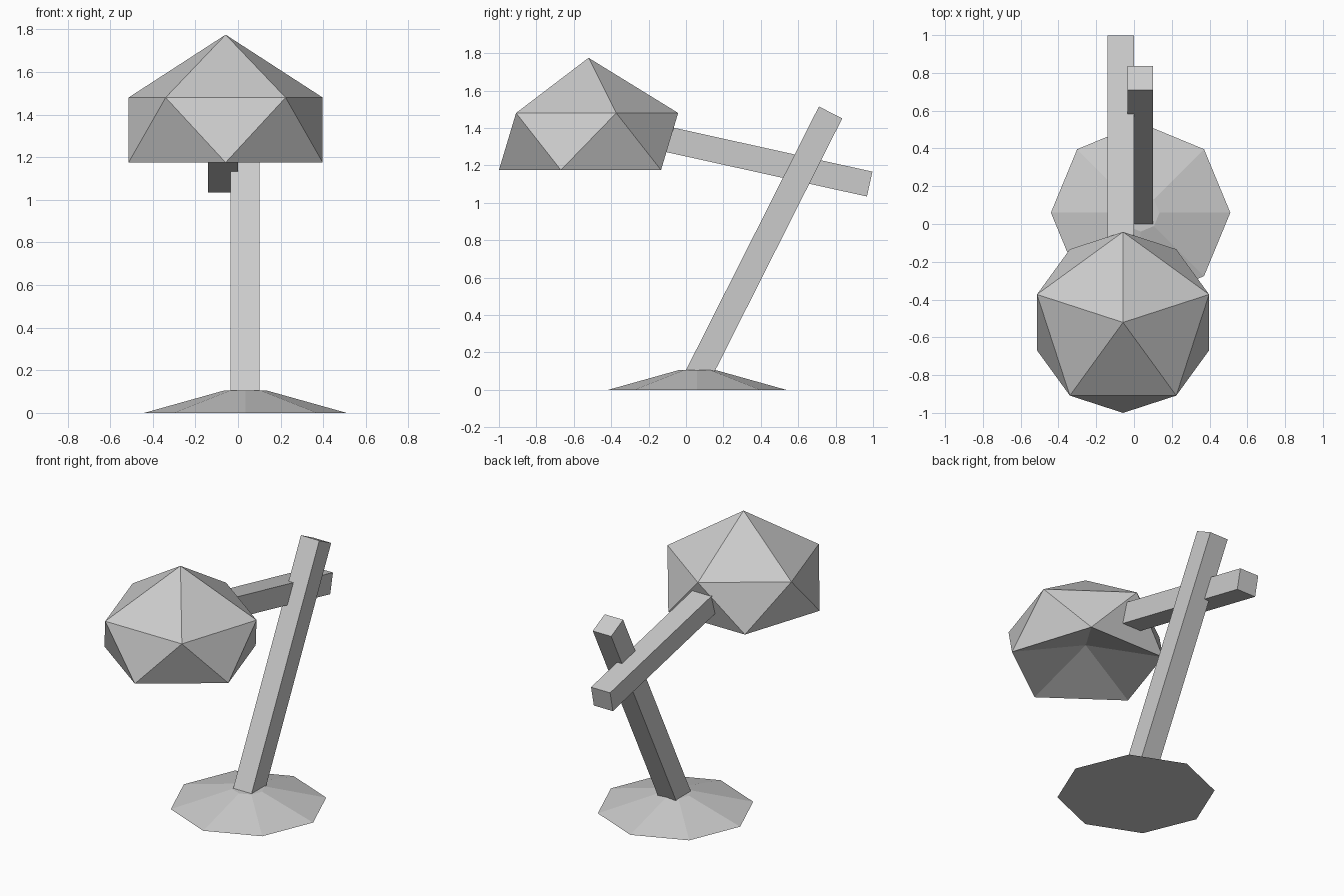
import bpy, bmesh, math
from mathutils import Vector, Matrix

if "Cube" in bpy.data.objects:
    bpy.data.objects.remove(bpy.data.objects["Cube"])


def finish(bm, name):
    bmesh.ops.recalc_face_normals(bm, faces=bm.faces)
    mesh = bpy.data.meshes.new(name)
    bm.to_mesh(mesh)
    bm.free()
    obj = bpy.data.objects.new(name, mesh)
    bpy.context.collection.objects.link(obj)
    return obj


def bar(name, x0, x1, start, end, thick):
    """Square bar in the yz plane; start/end are (y, z) on its centre line."""
    a, b = Vector(start), Vector(end)
    d = b - a
    mid = (a + b) / 2
    bm = bmesh.new()
    bmesh.ops.create_cube(bm, size=1)
    bmesh.ops.scale(bm, vec=(x1 - x0, d.length, thick), verts=bm.verts)
    bmesh.ops.rotate(bm, matrix=Matrix.Rotation(math.atan2(d.y, d.x), 3, 'X'), verts=bm.verts)
    bmesh.ops.translate(bm, vec=((x0 + x1) / 2, mid.x, mid.y), verts=bm.verts)
    return finish(bm, name)


# Octagonal foot
bm = bmesh.new()
bmesh.ops.create_cone(bm, cap_ends=True, segments=8, radius1=0.475, radius2=0.10, depth=0.105)
bmesh.ops.translate(bm, vec=(0.035, 0.06, 0.0525), verts=bm.verts)
finish(bm, "base")

# Leaning post and the arm crossing beside it
bar("post", -0.035, 0.10, (0.062, 0.073), (0.773, 1.483), 0.14)
bar("arm", -0.14, 0.0, (0.982, 1.10), (-0.18, 1.357), 0.136)

# Shade: icosahedron with a raised lower ring and the bottom point pushed inward
bm = bmesh.new()
bmesh.ops.create_icosphere(bm, subdivisions=1, radius=1)
bmesh.ops.rotate(bm, matrix=Matrix.Rotation(math.pi / 2, 3, 'Z'), verts=bm.verts)
for v in bm.verts:
    flat = Vector((v.co.x, v.co.y))
    z = v.co.z
    if flat.length > 0.1:
        flat = flat.normalized() * 0.479
        height = 1.48 if z > 0 else 1.175
    else:
        flat = Vector((0, 0))
        height = 1.775 if z > 0 else 1.325
    v.co = (flat.x - 0.058, flat.y - 0.521, height)
finish(bm, "shade")
